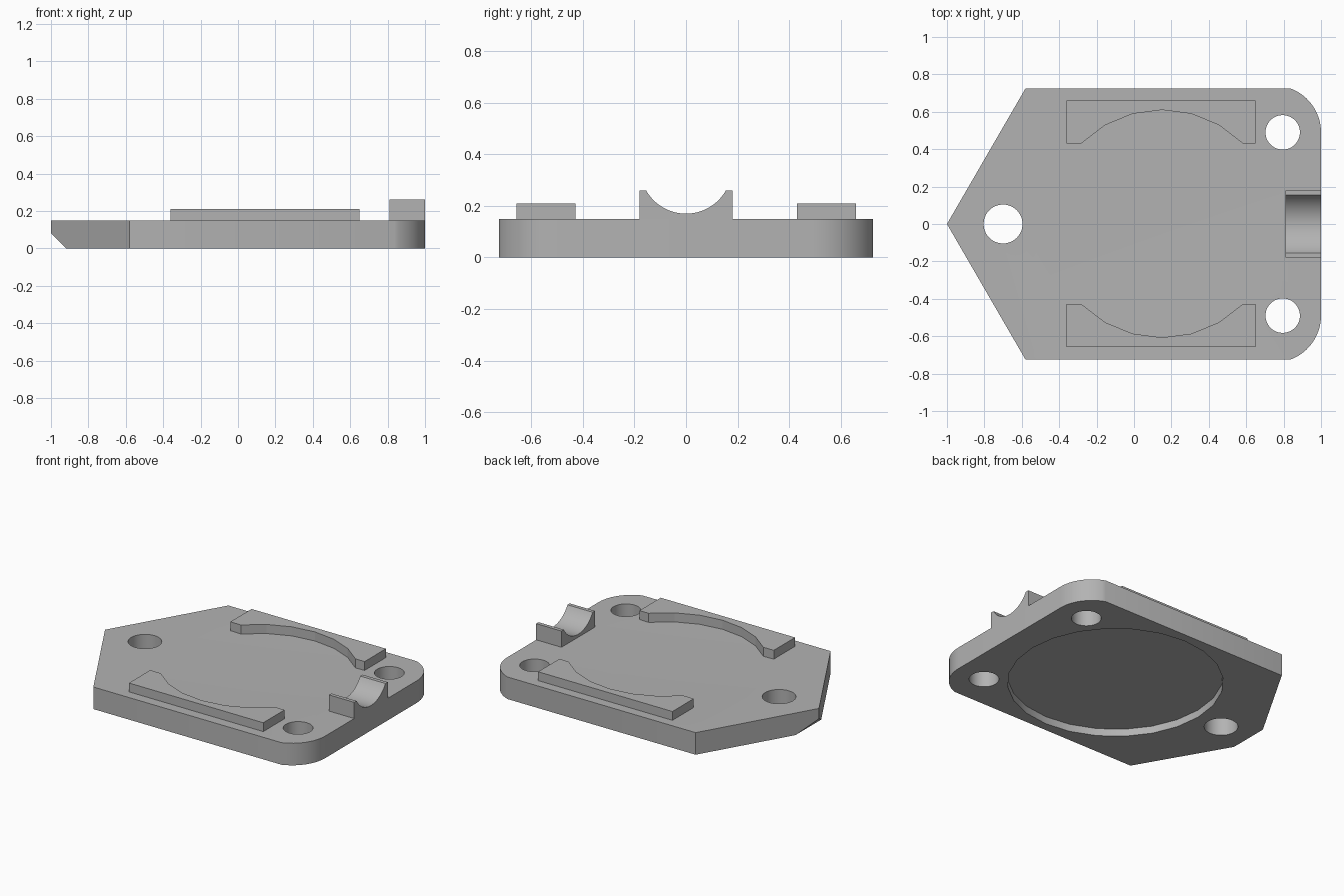
import bpy
import bmesh
from math import sin, cos, pi, asin, acos, radians
from mathutils import Vector

if "Cube" in bpy.data.objects:
    bpy.data.objects.remove(bpy.data.objects["Cube"])

# Single grey material
grey = bpy.data.materials.new("plain_grey")
grey.use_nodes = True
COLOUR = (0.45, 0.45, 0.45, 1)
grey.diffuse_color = COLOUR
grey.node_tree.nodes["Principled BSDF"].inputs["Base Color"].default_value = COLOUR

TOP = 0.15          # plate thickness
CX = 0.15           # centre of the round dish
HALF = 0.725        # plate half width


def finish(name, bm):
    bmesh.ops.recalc_face_normals(bm, faces=bm.faces)
    mesh = bpy.data.meshes.new(name)
    bm.to_mesh(mesh)
    bm.free()
    mesh.materials.append(grey)
    obj = bpy.data.objects.new(name, mesh)
    bpy.context.collection.objects.link(obj)
    return obj


def prism(name, points, depth):
    """Extrude a closed outline of 3D points along a vector."""
    bm = bmesh.new()
    face = bm.faces.new([bm.verts.new(p) for p in points])
    ext = bmesh.ops.extrude_face_region(bm, geom=[face])
    moved = [v for v in ext["geom"] if isinstance(v, bmesh.types.BMVert)]
    bmesh.ops.translate(bm, verts=moved, vec=Vector(depth))
    return finish(name, bm)


def cone(name, x, y, z0, z1, r0, r1, sides):
    bm = bmesh.new()
    bmesh.ops.create_cone(bm, cap_ends=True, segments=sides, radius1=r0,
                          radius2=r1, depth=z1 - z0)
    bmesh.ops.translate(bm, verts=bm.verts, vec=(x, y, (z0 + z1) / 2))
    return finish(name, bm)


def cut(obj, cutter):
    bpy.context.view_layer.objects.active = obj
    mod = obj.modifiers.new("cut", "BOOLEAN")
    mod.operation = "DIFFERENCE"
    mod.solver = "EXACT"
    mod.object = cutter
    bpy.ops.object.modifier_apply(modifier=mod.name)
    bpy.data.objects.remove(cutter)


def smooth(obj):
    bpy.ops.object.select_all(action="DESELECT")
    obj.select_set(True)
    bpy.context.view_layer.objects.active = obj
    bpy.ops.object.shade_smooth_by_angle(angle=radians(25))


# Base plate: pointed at one end, rounded corners at the other
R, AX, AY = 0.25, 0.75, 0.49
end = asin((HALF - AY) / R)
arc = [(AX + R * cos(end * i / 12), AY + R * sin(end * i / 12)) for i in range(13)]
half = arc + [(-0.58, HALF)]
outline = half + [(-1, 0)] + [(x, -y) for x, y in reversed(half)]
plate = prism("base_plate", [(x, y, 0) for x, y in outline], (0, 0, TOP))

# Chamfer under the pointed tip
cut(plate, prism("tip_cutter", [(-0.92 + 0.1, -1, -0.1), (-1.12, -1, 0.2),
                                (-1.12, -1, -0.1)], (0, 2, 0)))

# Screw holes
for x, y, r in ((-0.7, 0, 0.104), (0.795, 0.49, 0.092), (0.795, -0.49, 0.092)):
    cut(plate, cone("hole_cutter", x, y, -0.1, 0.3, r, r, 48))

# Round recess underneath and shallow conical dish on top
cut(plate, cone("recess_cutter", CX, 0, -0.1, 0.05, 0.665, 0.665, 24))
DIP = 0.02
cut(plate, cone("dish_cutter", CX, 0, TOP - DIP, TOP + DIP, 0, 2 * 0.665, 24))
smooth(plate)

# Two raised pads with a curved inner edge
RP = 0.61
for side, name in ((1, "left_pad"), (-1, "right_pad")):
    inner = [(CX + RP * cos(radians(a)), RP * sin(radians(a)))
             for a in range(135, 44, -15)]
    y0 = inner[0][1]
    pts = [(-0.36, 0.66), (-0.36, y0)] + inner + [(0.65, y0), (0.65, 0.66)]
    prism(name, [(x, side * y - 0.003 * (side < 0) * -1, 0.14) for x, y in pts],
          (0, 0, 0.07))

# Cradle block with a round groove at the straight end
GR, GZ, CREST = 0.178, 0.348, 0.26
span = acos((GZ - CREST) / GR)
groove = [(GR * sin(span * i / 12), GZ - GR * cos(span * i / 12))
          for i in range(-12, 13)]
profile = [(0.18, CREST), (0.18, 0.14), (-0.18, 0.14), (-0.18, CREST)] + groove
cradle = prism("cable_cradle", [(0.81, y, z) for y, z in profile], (0.19, 0, 0))
smooth(cradle)
